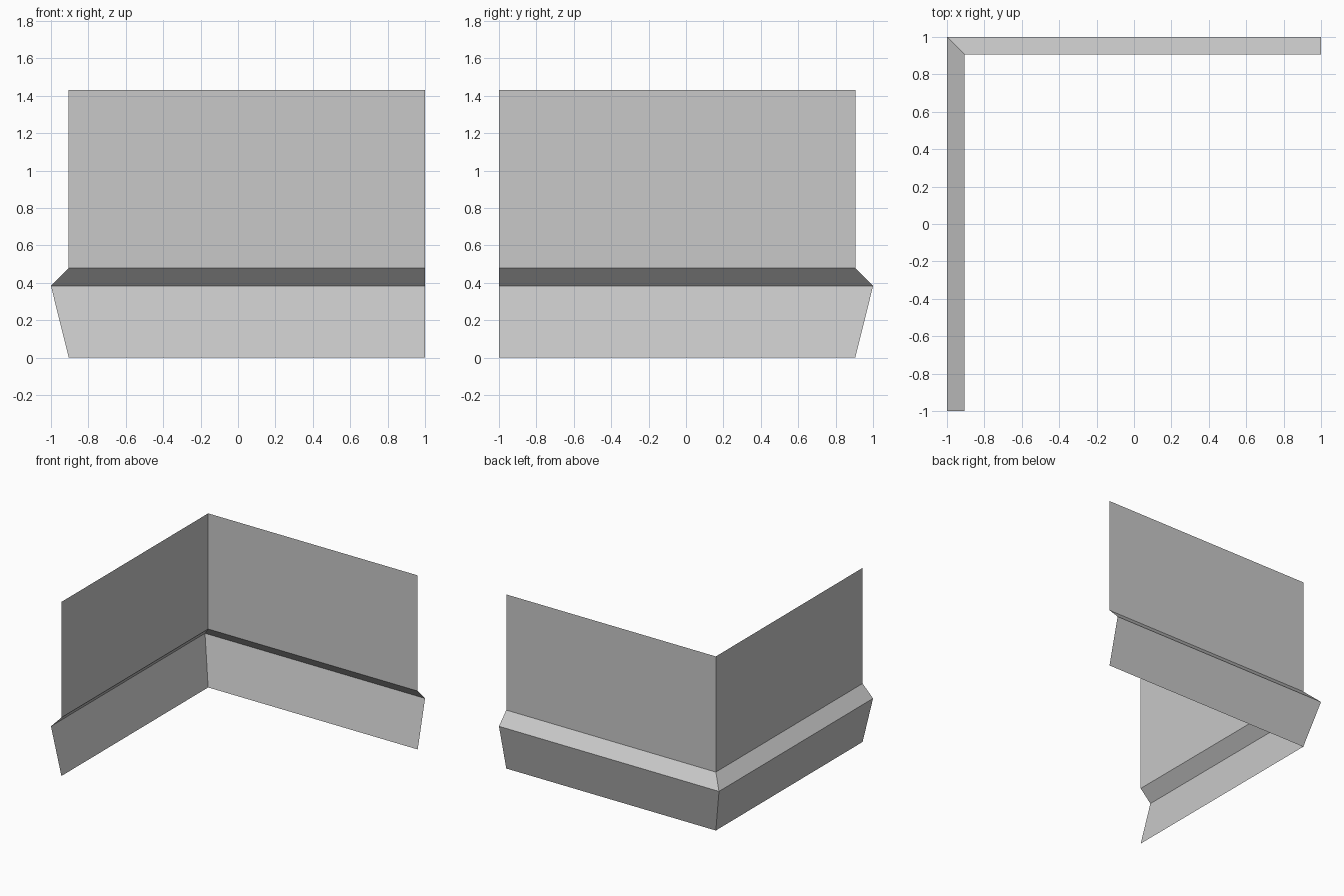
import bpy
import bmesh

if "Cube" in bpy.data.objects:
    bpy.data.objects.remove(bpy.data.objects["Cube"])

# Wall section: (distance from centre, height), bottom to top
PROFILE = [(0.905, 0.0), (1.0, 0.383), (0.905, 0.48), (0.905, 1.43)]

grey = bpy.data.materials.new("light_grey")
grey.diffuse_color = (0.58, 0.58, 0.58, 1.0)
grey.use_nodes = True
grey.node_tree.nodes["Principled BSDF"].inputs["Base Color"].default_value = grey.diffuse_color


def make_wall(name, section):
    """Sweep a section along the L-shaped path, mitred at the corner."""
    bm = bmesh.new()
    rows = [[bm.verts.new(p) for p in ((-d, -1, z), (-d, d, z), (1, d, z))]
            for d, z in section]
    for low, high in zip(rows, rows[1:]):
        for i in range(2):
            # Faces point away from the inside of the corner
            bm.faces.new((low[i], high[i], high[i + 1], low[i + 1]))
    mesh = bpy.data.meshes.new(name)
    bm.to_mesh(mesh)
    bm.free()
    mesh.materials.append(grey)
    obj = bpy.data.objects.new(name, mesh)
    bpy.context.collection.objects.link(obj)
    return obj


# Flared base with its sloped ledge, and the plain wall above
make_wall("flared_base", PROFILE[:3])
make_wall("upper_wall", PROFILE[2:])
